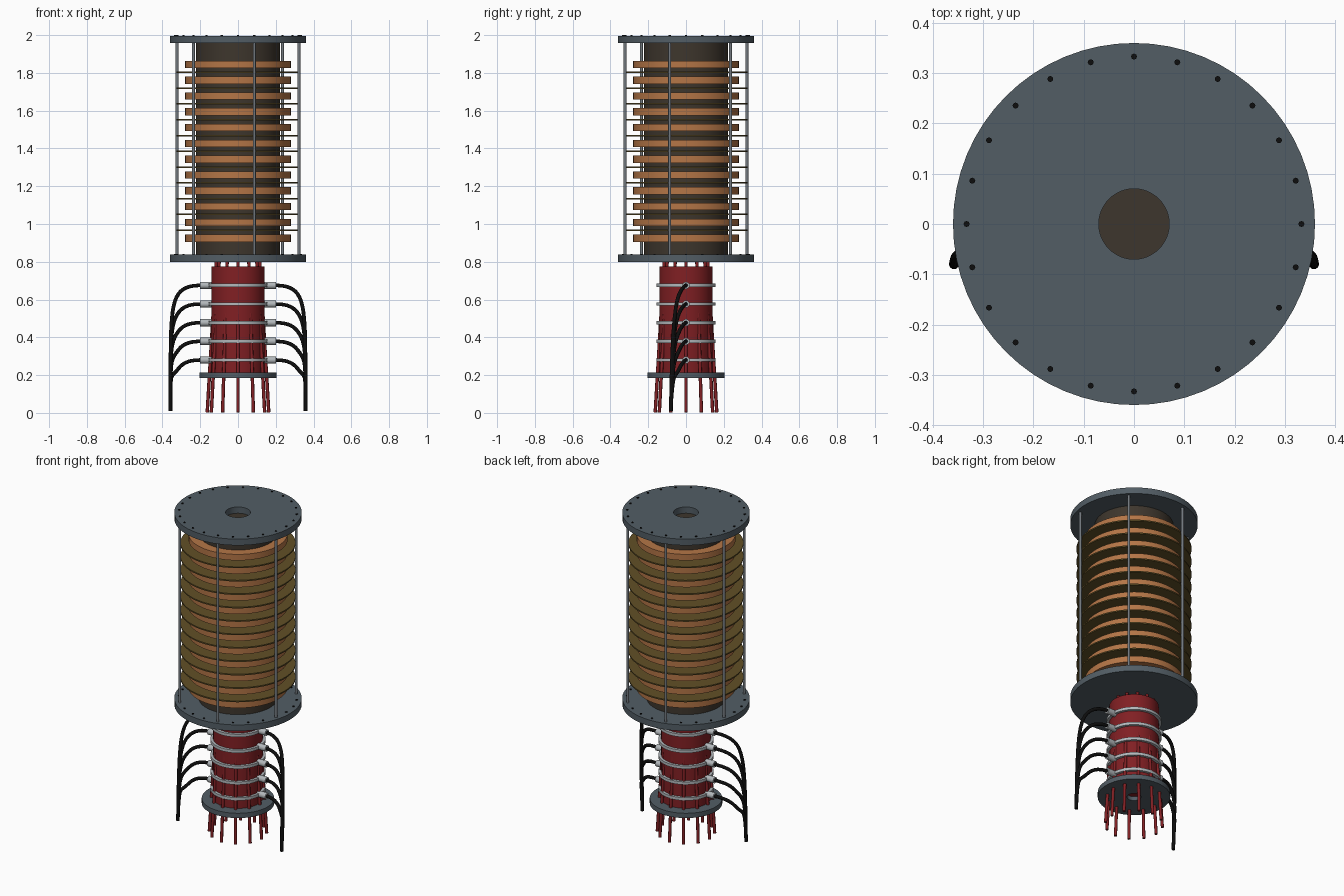
import bpy, bmesh, math
from mathutils import Vector

cube = bpy.data.objects.get("Cube")
if cube:
    bpy.data.objects.remove(cube, do_unlink=True)


def material(name, rgb, rough=0.6):
    m = bpy.data.materials.new(name)
    m.use_nodes = True
    m.diffuse_color = (*rgb, 1)
    node = next(n for n in m.node_tree.nodes if n.type == 'BSDF_PRINCIPLED')
    node.inputs["Base Color"].default_value = (*rgb, 1)
    node.inputs["Roughness"].default_value = rough
    return m


STEEL = material("slate steel", (0.085, 0.11, 0.13))
ROD = material("rod grey", (0.17, 0.19, 0.21))
COPPER = material("copper", (0.46, 0.18, 0.062))
OLIVE = material("olive insulation", (0.12, 0.08, 0.02))
CORE = material("dark brown core", (0.048, 0.037, 0.026))
RED = material("deep red", (0.22, 0.014, 0.017))
SILVER = material("light clamp metal", (0.45, 0.48, 0.50))
BLACK = material("black rubber", (0.004, 0.004, 0.004))


def finish(name, bm, mat):
    bmesh.ops.recalc_face_normals(bm, faces=bm.faces)
    mesh = bpy.data.meshes.new(name)
    bm.to_mesh(mesh)
    bm.free()
    mesh.materials.append(mat)
    ob = bpy.data.objects.new(name, mesh)
    bpy.context.collection.objects.link(ob)
    bpy.ops.object.select_all(action='DESELECT')
    ob.select_set(True)
    bpy.context.view_layer.objects.active = ob
    bpy.ops.object.shade_smooth_by_angle(angle=math.radians(35))
    return ob


def add_rod(bm, a, b, radius, sides=12):
    """Add a capped cylinder between two points."""
    a, b = Vector(a), Vector(b)
    d = b - a
    mat = Vector((0, 0, 1)).rotation_difference(d).to_matrix().to_4x4()
    mat.translation = (a + b) / 2
    bmesh.ops.create_cone(bm, cap_ends=True, segments=sides, radius1=radius,
                          radius2=radius, depth=d.length, matrix=mat)


def add_ring(bm, inner, outer, z0, z1, sides=64):
    """Add a flat washer with a rectangular section."""
    loops = []
    for r, z in ((inner, z0), (outer, z0), (outer, z1), (inner, z1)):
        loops.append([bm.verts.new(polar(r, math.tau * i / sides, z))
                      for i in range(sides)])
    for k in range(4):
        p, q = loops[k], loops[(k + 1) % 4]
        for i in range(sides):
            j = (i + 1) % sides
            bm.faces.new((p[i], p[j], q[j], q[i]))


def polar(r, angle, z):
    return Vector((r * math.cos(angle), r * math.sin(angle), z))


def rings(name, mat, specs):
    bm = bmesh.new()
    for s in specs:
        add_ring(bm, *s)
    return finish(name, bm, mat)


def rods(name, mat, specs):
    bm = bmesh.new()
    for s in specs:
        add_rod(bm, *s)
    return finish(name, bm, mat)


# End plates and base plate
rings("top_plate", STEEL, [(0.07, 0.36, 1.957, 1.996)])
rods("lower_plate", STEEL, [((0, 0, 0.8), (0, 0, 0.838), 0.36, 64)])
rings("base_plate", STEEL, [(0.04, 0.205, 0.185, 0.215)])

# Bolts around both end plates
for label, z in (("top", 1.996), ("lower", 0.838)):
    rods(label + "_plate_bolts", BLACK,
         [(polar(0.333, math.radians(15 * i), z - 0.01),
           polar(0.333, math.radians(15 * i), z + 0.004), 0.006, 8)
          for i in range(24)])

# Winding stack
rods("core", CORE, [((0, 0, 0.838), (0, 0, 1.957), 0.222, 64)])
PITCH = 0.0836
coil_z = [0.925 + PITCH * i for i in range(12)]
rings("coils", COPPER, [(0.215, 0.28, z - 0.019, z + 0.019) for z in coil_z])
rings("insulating_discs", OLIVE,
      [(0.215, 0.325, z + PITCH / 2 - 0.004, z + PITCH / 2 + 0.004)
       for z in coil_z[:-1]])

# Tie rods between the end plates
rods("tie_rods", ROD,
     [(polar(0.334, math.radians(60 * i - 15), 0.83),
       polar(0.334, math.radians(60 * i - 15), 1.965), 0.008)
      for i in range(6)])

# Red column with its splayed rods
rods("column", RED, [((0, 0, 0.21), (0, 0, 0.775), 0.14, 48)])
rods("splayed_rods", RED,
     [(polar(0.115, math.radians(30 * i), 0.805),
       polar(0.163, math.radians(30 * i), 0.003), 0.009)
      for i in range(12)])

# Clamps with side sockets
clamp_z = [0.28 + 0.0988 * i for i in range(5)]
rings("clamps", SILVER, [(0.135, 0.156, z - 0.009, z + 0.009) for z in clamp_z])
rods("cable_sockets", SILVER,
     [((s * 0.14, 0, z), (s * 0.2, 0, z), 0.019, 16)
      for z in clamp_z for s in (-1, 1)])

# Drooping cables
for s, side in ((1, "left"), (-1, "right")):
    curve = bpy.data.curves.new(side + "_cables", 'CURVE')
    curve.dimensions = '3D'
    curve.bevel_depth = 0.01
    curve.bevel_resolution = 3
    curve.resolution_u = 8
    curve.use_fill_caps = True
    for i, z in enumerate(clamp_z):
        path = [((0.19, 0, z), (0.24, 0, z)),
                ((0.315, -0.035, z - 0.045), (0.345, -0.053, z - 0.085)),
                ((0.356, -0.07, z * 0.55), (0.358, -0.077, z * 0.35)),
                ((0.358, -0.08, 0.01), (0.358, -0.08, -0.02))]
        spline = curve.splines.new('BEZIER')
        spline.bezier_points.add(len(path) - 1)
        for bp, (co, right) in zip(spline.bezier_points, path):
            co = Vector((s * co[0], co[1], co[2]))
            right = Vector((s * right[0], right[1], right[2]))
            bp.handle_left_type = bp.handle_right_type = 'FREE'
            bp.co, bp.handle_right, bp.handle_left = co, right, co * 2 - right
    curve.materials.append(BLACK)
    ob = bpy.data.objects.new(side + "_cables", curve)
    bpy.context.collection.objects.link(ob)
